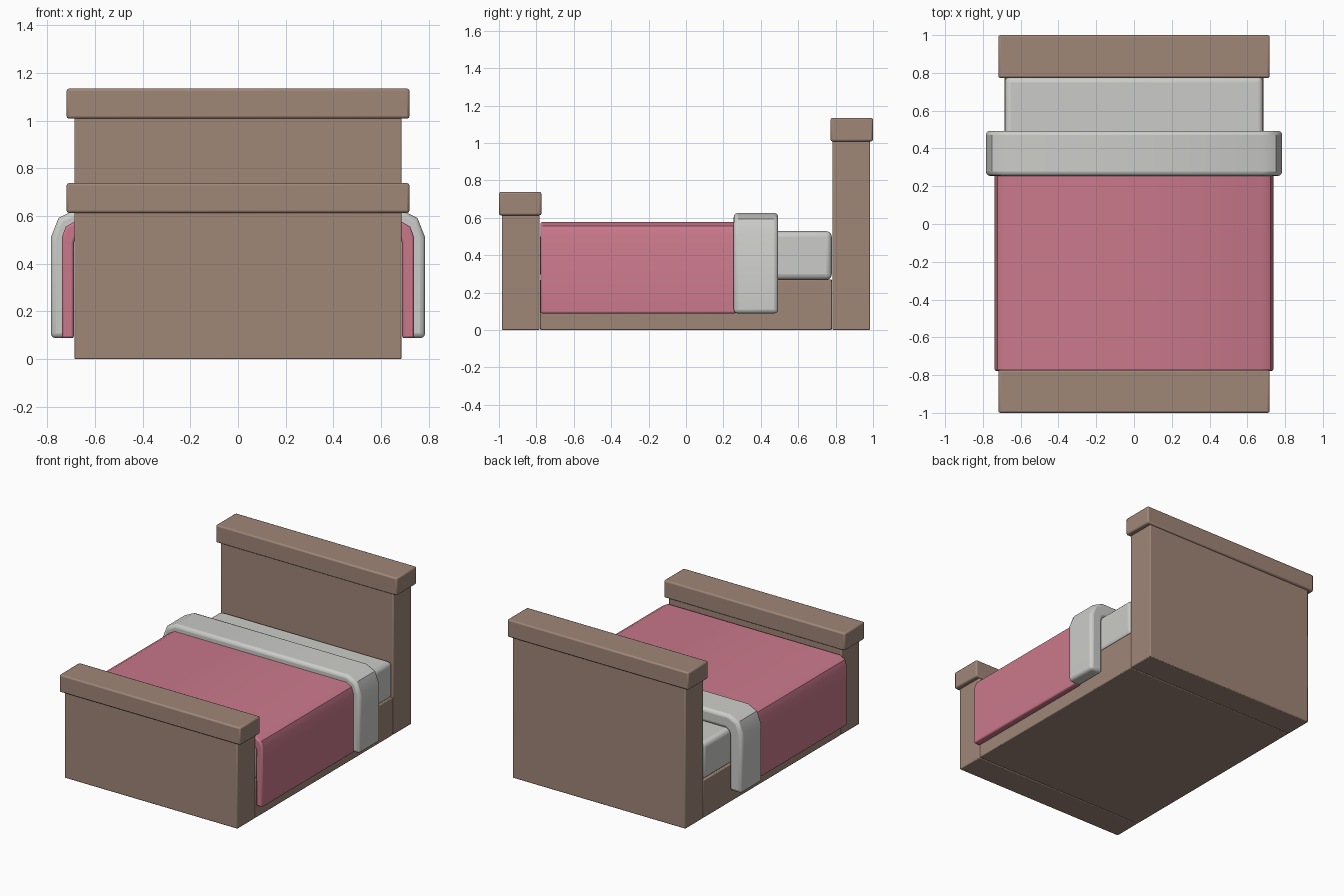
import bpy, bmesh, math

if "Cube" in bpy.data.objects:
    bpy.data.objects.remove(bpy.data.objects["Cube"])


def material(name, rgb):
    m = bpy.data.materials.new(name)
    m.diffuse_color = (*rgb, 1)
    m.use_nodes = True
    m.node_tree.nodes["Principled BSDF"].inputs["Base Color"].default_value = m.diffuse_color
    return m


WOOD = material("brown wood", (0.35, 0.24, 0.187))
PINK = material("pink cloth", (0.59, 0.19, 0.26))
LINEN = material("pale grey linen", (0.60, 0.60, 0.58))


def finish(name, bm, mat, bevel, segments):
    bmesh.ops.recalc_face_normals(bm, faces=bm.faces)
    me = bpy.data.meshes.new(name)
    bm.to_mesh(me)
    bm.free()
    me.materials.append(mat)
    ob = bpy.data.objects.new(name, me)
    bpy.context.collection.objects.link(ob)
    mod = ob.modifiers.new("rounded edges", 'BEVEL')
    mod.width, mod.segments = bevel, segments
    mod.limit_method = 'ANGLE'
    mod.angle_limit = math.radians(55)
    bpy.ops.object.select_all(action='DESELECT')
    ob.select_set(True)
    bpy.context.view_layer.objects.active = ob
    bpy.ops.object.shade_smooth_by_angle(angle=math.radians(40))
    return ob


def box(name, half_x, y, z, mat, bevel=0.006, segments=2):
    bm = bmesh.new()
    bmesh.ops.create_cube(bm, size=1)
    for v in bm.verts:
        v.co = (half_x * 2 * v.co.x,
                y[0] if v.co.y < 0 else y[1],
                z[0] if v.co.z < 0 else z[1])
    return finish(name, bm, mat, bevel, segments)


def drape(name, outer, inner, y, mat, bevel, segments):
    """Upside-down U section, mirrored in x and extruded along y."""
    half = outer + inner[::-1]
    n = len(outer)
    ring = outer + [(-x, z) for x, z in outer[::-1]]
    ring += [(-x, z) for x, z in inner] + inner[::-1]
    bm = bmesh.new()
    a, b = ([bm.verts.new((x, yy, z)) for x, z in ring] for yy in y)
    k = len(ring)
    for i in range(k):
        j = (i + 1) % k
        bm.faces.new((a[i], a[j], b[j], b[i]))
    # end caps as quads across the cloth thickness
    half_count = 2 * n
    for row in (a, b):
        for i in range(half_count - 1):
            bm.faces.new((row[i], row[i + 1], row[k - 2 - i], row[k - 1 - i]))
    return finish(name, bm, mat, bevel, segments)


# wooden frame
box("base", 0.685, (-0.78, 0.78), (0, 0.27), WOOD)
box("footboard", 0.685, (-0.985, -0.783), (0, 0.63), WOOD)
box("footboard_cap", 0.718, (-1.0, -0.773), (0.613, 0.738), WOOD, 0.01)
box("headboard", 0.685, (0.782, 0.985), (0, 1.03), WOOD)
box("headboard_cap", 0.718, (0.773, 1.0), (1.008, 1.134), WOOD, 0.01)

# bedding
box("mattress", 0.684, (-0.78, 0.78), (0.268, 0.528), LINEN, 0.03, 3)
drape("blanket",
      [(0.738, 0.088), (0.738, 0.51), (0.722, 0.555), (0.682, 0.578)],
      [(0.687, 0.088), (0.687, 0.49), (0.678, 0.51), (0.655, 0.525)],
      (-0.778, 0.27), PINK, 0.01, 2)
drape("folded_sheet",
      [(0.784, 0.088), (0.784, 0.51), (0.752, 0.592), (0.682, 0.626)],
      [(0.687, 0.088), (0.687, 0.49), (0.678, 0.51), (0.655, 0.525)],
      (0.255, 0.493), LINEN, 0.022, 3)
